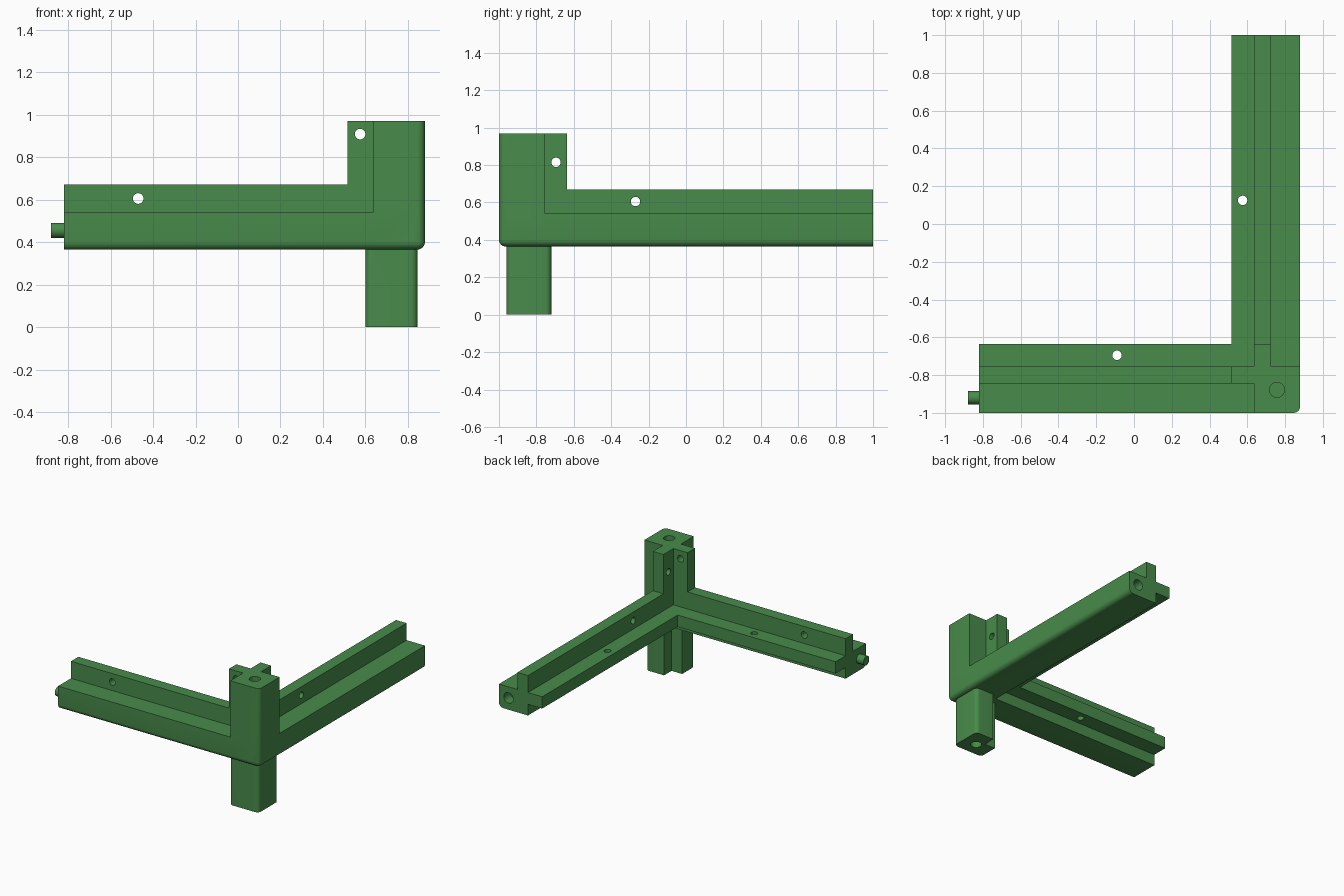
import bpy, bmesh, math
from mathutils import Vector, Matrix

if "Cube" in bpy.data.objects:
    bpy.data.objects.remove(bpy.data.objects["Cube"])

green = bpy.data.materials.new("green plastic")
green.diffuse_color = (0.065, 0.26, 0.07, 1)
green.use_nodes = True
green.node_tree.nodes["Principled BSDF"].inputs["Base Color"].default_value = green.diffuse_color


def finish(bm, name):
    mesh = bpy.data.meshes.new(name)
    bmesh.ops.recalc_face_normals(bm, faces=bm.faces)
    bm.to_mesh(mesh)
    bm.free()
    ob = bpy.data.objects.new(name, mesh)
    bpy.context.collection.objects.link(ob)
    mesh.materials.append(green)
    return ob


def box(name, x, y, z, rounded=None, radius=0.035):
    """Box from axis ranges; rounded(edge midpoint, edge direction) picks edges to round."""
    bm = bmesh.new()
    bmesh.ops.create_cube(bm, size=1)
    for v in bm.verts:
        v.co = Vector([r[0] if c < 0 else r[1] for c, r in zip(v.co, (x, y, z))])
    if rounded:
        edges = [e for e in bm.edges if rounded((e.verts[0].co + e.verts[1].co) / 2,
                                                e.verts[0].co - e.verts[1].co)]
        bmesh.ops.bevel(bm, geom=edges, offset=radius, segments=6, profile=0.5,
                        affect='EDGES')
    return finish(bm, name)


def rod(name, centre, axis, radius, length):
    bm = bmesh.new()
    bmesh.ops.create_cone(bm, cap_ends=True, segments=32, radius1=radius,
                          radius2=radius, depth=length)
    turn = Vector((0, 0, 1)).rotation_difference(Vector(axis)).to_matrix().to_4x4()
    bmesh.ops.transform(bm, matrix=Matrix.Translation(centre) @ turn, verts=bm.verts)
    return finish(bm, name)


def combine(target, tool, operation):
    mod = target.modifiers.new("combine", 'BOOLEAN')
    mod.object, mod.operation, mod.solver = tool, operation, 'EXACT'
    bpy.context.view_layer.objects.active = target
    bpy.ops.object.modifier_apply(modifier=mod.name)
    bpy.data.objects.remove(tool)


# Shared levels: outer face, fin faces, block face, fin tip
X0, X1 = -0.82, 0.88
XT, XB, XF = 0.515, 0.635, 0.725
Y0, Y1 = -1.0, 1.0
YT, YB, YF = -0.635, -0.755, -0.845
Z0, ZF, ZB, ZT, Z1 = 0.365, 0.45, 0.54, 0.67, 0.97

# Corner frame: three square-edged arms, each a block with two fins
frame = box("corner_frame", (X0, X1), (Y0, YB), (Z0, ZB))
for name, x, y, z in (
        ("side_block", (XB, X1), (Y0, Y1), (Z0, ZB)),
        ("column_block", (XB, X1), (Y0, YB), (Z0, Z1)),
        ("front_upper_fin", (X0, XF), (YF, YB), (ZF, ZT)),
        ("front_inner_fin", (X0, XF), (YF, YT), (ZF, ZB)),
        ("side_upper_fin", (XB, XF), (YF, Y1), (ZF, ZT)),
        ("side_inner_fin", (XT, XF), (YF, Y1), (ZF, ZB)),
        ("column_left_fin", (XT, XF), (YF, YB), (ZF, Z1)),
        ("column_back_fin", (XB, XF), (YF, YT), (ZF, Z1))):
    combine(frame, box(name, x, y, z), 'UNION')

# Round the three outer edges that meet at the corner
def outer_edge(m, d):
    return sum((abs(m.x - X1) < 1e-4, abs(m.y - Y0) < 1e-4, abs(m.z - Z0) < 1e-4)) >= 2

combine(frame, box("rounded_envelope", (X0, X1), (Y0, Y1), (Z0, Z1), outer_edge),
        'INTERSECT')

# Leg: rounded square post with its inner corner notched
LX, LY = (0.60, 0.845), (-0.96, -0.72)
leg = box("leg", LX, LY, (0, 0.40), lambda m, d: abs(d.z) > 0.1, 0.03)
combine(leg, box("leg_notch", (0.5, LX[0] + 0.09), (LY[1] - 0.09, -0.6), (-0.1, 0.5)),
        'DIFFERENCE')
combine(frame, leg, 'UNION')

# Peg on the end of the front arm
combine(frame, rod("peg", (-0.83, -0.92, 0.455), (1, 0, 0), 0.035, 0.10), 'UNION')

# Screw holes through the fins, then blind sockets in the ends
for centre, axis, radius, length in (
        ((-0.47, -0.80, 0.605), (0, 1, 0), 0.025, 0.2),
        ((-0.09, -0.695, 0.495), (0, 0, 1), 0.025, 0.2),
        ((0.68, -0.27, 0.605), (1, 0, 0), 0.025, 0.2),
        ((0.575, 0.125, 0.495), (0, 0, 1), 0.025, 0.2),
        ((0.575, -0.80, 0.908), (0, 1, 0), 0.025, 0.2),
        ((0.68, -0.695, 0.815), (1, 0, 0), 0.025, 0.2),
        ((0.757, -0.878, Z1), (0, 0, 1), 0.04, 0.16),
        ((0.80, Y1, 0.455), (0, 1, 0), 0.04, 0.16),
        ((0.735, -0.855, 0), (0, 0, 1), 0.04, 0.16)):
    combine(frame, rod("hole_cutter", centre, axis, radius, length), 'DIFFERENCE')

# Smooth the rounded edges and holes, keep corners crisp
bpy.ops.object.select_all(action='DESELECT')
frame.select_set(True)
bpy.context.view_layer.objects.active = frame
bpy.ops.object.shade_smooth_by_angle(angle=math.radians(30))
